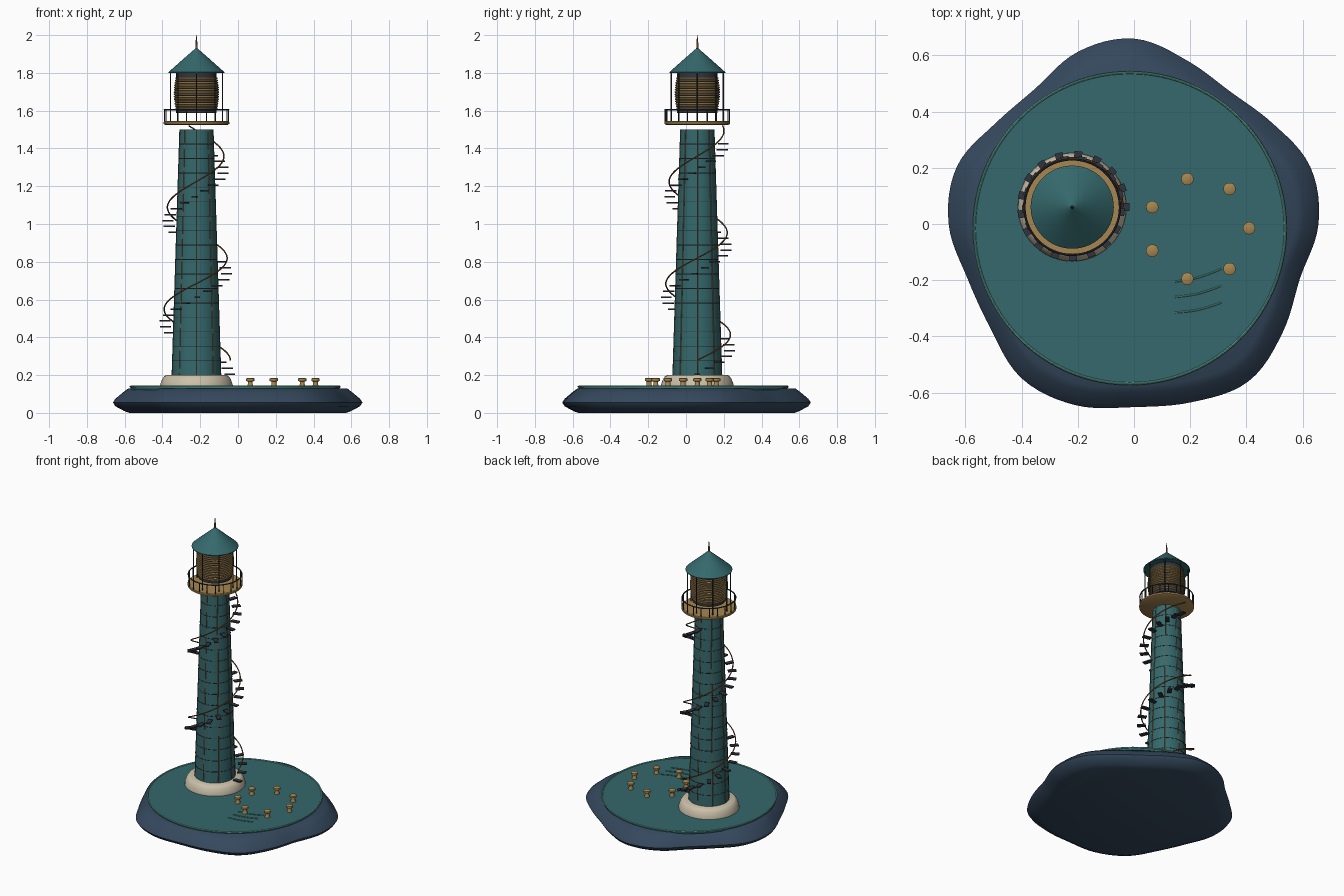
import bpy, bmesh
from math import sin, cos, pi, tau, radians
from mathutils import Vector

if "Cube" in bpy.data.objects:
    bpy.data.objects.remove(bpy.data.objects["Cube"])

TX, TY = -0.22, 0.06          # tower axis


def mat(name, r, g, b):
    m = bpy.data.materials.new(name)
    m.diffuse_color = (r, g, b, 1)
    m.use_nodes = True
    m.node_tree.nodes["Principled BSDF"].inputs["Base Color"].default_value = m.diffuse_color
    return m


NAVY = mat("navy", .035, .065, .11)
TEAL = mat("teal", .035, .14, .15)
MINT = mat("mint", .13, .42, .34)
CREAM = mat("cream", .60, .53, .40)
GOLD = mat("brass", .38, .24, .08)
RUST = mat("rust", .20, .09, .03)
DARK = mat("dark_iron", .03, .035, .045)


def finish(name, bm, material, angle=35):
    bmesh.ops.recalc_face_normals(bm, faces=bm.faces)
    me = bpy.data.meshes.new(name)
    bm.to_mesh(me)
    bm.free()
    me.materials.append(material)
    ob = bpy.data.objects.new(name, me)
    bpy.context.collection.objects.link(ob)
    bpy.ops.object.select_all(action='DESELECT')
    ob.select_set(True)
    bpy.context.view_layer.objects.active = ob
    bpy.ops.object.shade_smooth_by_angle(angle=radians(angle))
    return ob


def skin(bm, rings, closed=False):
    """Bridge equal rings of points; cap the ends or close into a loop."""
    vs = [[bm.verts.new(p) for p in r] for r in rings]
    n = len(vs[0])
    pairs = list(zip(vs, vs[1:])) + ([(vs[-1], vs[0])] if closed else [])
    for a, b in pairs:
        for i in range(n):
            j = (i + 1) % n
            bm.faces.new((a[i], a[j], b[j], b[i]))
    if not closed:
        bm.faces.new(vs[0][::-1])
        bm.faces.new(vs[-1])


def lathe(bm, prof, x, y, n=48):
    skin(bm, [[(x + r * cos(tau * i / n), y + r * sin(tau * i / n), z)
               for i in range(n)] for r, z in prof])


def torus(bm, x, y, z, R, r, n=64, m=8):
    skin(bm, [[(x + (R + r * cos(tau * j / m)) * cos(tau * i / n),
                y + (R + r * cos(tau * j / m)) * sin(tau * i / n),
                z + r * sin(tau * j / m)) for j in range(m)] for i in range(n)], True)


def tube(bm, pts, r, m=6):
    pts = [Vector(p) for p in pts]
    rings = []
    for i, p in enumerate(pts):
        t = (pts[min(i + 1, len(pts) - 1)] - pts[max(i - 1, 0)]).normalized()
        u = t.cross(Vector((0, 0, 1)) if abs(t.z) < .9 else Vector((1, 0, 0))).normalized()
        v = t.cross(u)
        rings.append([p + r * (cos(tau * k / m) * u + sin(tau * k / m) * v) for k in range(m)])
    skin(bm, rings)


def polar(r, a, z):
    return (TX + r * cos(a), TY + r * sin(a), z)


def tower_r(z):
    return .129 + (.088 - .129) * (z - .2) / 1.3


# Island: lobed outline sampled every 18 degrees, smoothly interpolated
RADII = [.657, .66, .61, .583, .612, .66, .645, .597, .61, .663,
         .66, .624, .632, .68, .678, .652, .667, .693, .655, .622]


def island_r(t):
    i = int(t)
    f = t - i
    a, b, c, d = (RADII[(i + k) % 20] for k in (-1, 0, 1, 2))
    return b + .5 * f * (c - a + f * (2*a - 5*b + 4*c - d + f * (3*(b - c) + d - a)))


bm = bmesh.new()
skin(bm, [[(s * island_r(i / 6) * cos(tau * i / 120), s * island_r(i / 6) * sin(tau * i / 120), z)
           for i in range(120)]
          for s, z in ((.87, 0), (.91, .01), (.98, .035), (1, .055), (.98, .075), (.92, .108), (.88, .128))])
finish("island", bm, NAVY, 50)

# Water disc with rim and ripples
bm = bmesh.new()
lathe(bm, [(.552, .122), (.555, .138)], -.015, -.015, 96)
finish("water_disc", bm, TEAL)
bm = bmesh.new()
torus(bm, -.015, -.015, .139, .554, .005, 96)
finish("water_rim", bm, MINT)
bm = bmesh.new()
for y0, y1 in ((-.205, -.16), (-.26, -.22), (-.315, -.28)):
    tube(bm, [(.145 + .165 * t, y0 + (y1 - y0) * t - .008 * sin(pi * t), .14)
              for t in [k / 10 for k in range(11)]], .003)
finish("ripples", bm, MINT)

# Bollards
bm = bmesh.new()
for x, y in ((.065, .06), (.19, .16), (.34, .125), (.41, -.015), (.34, -.16), (.19, -.195), (.065, -.095)):
    lathe(bm, [(.017, .136), (.017, .143), (.013, .15), (.013, .165), (.022, .170),
               (.022, .182), (.012, .186)], x, y, 20)
finish("bollards", bm, GOLD)

# Plinth
bm = bmesh.new()
lathe(bm, [(.193, .136), (.192, .15), (.182, .178), (.17, .195), (.16, .2)], TX, TY, 64)
finish("plinth", bm, CREAM, 50)

# Tower shaft, seams and ribs
bm = bmesh.new()
lathe(bm, [(tower_r(.2), .2), (tower_r(1.5), 1.5)], TX, TY, 48)
finish("tower_shaft", bm, TEAL)
bm = bmesh.new()
for k in range(1, 17):
    z = .2 + 1.3 * k / 17
    torus(bm, TX, TY, z, tower_r(z), .0025, 48, 6)
finish("tower_seams", bm, DARK)
bm = bmesh.new()
for k in range(8):
    a = tau * k / 8
    tube(bm, [polar(tower_r(.2), a, .2), polar(tower_r(1.5), a, 1.5)], .003)
finish("tower_ribs", bm, RUST)

# Spiral stair: treads and handrail, 0.54 rise per turn
bm = bmesh.new()
for k in range(40):
    z = .205 + 1.22 * k / 39
    a = tau * (z + .075 - .28) / .54
    r0, r1, w = tower_r(z) + .02, tower_r(z) + .075, .014
    d, s = Vector((cos(a), sin(a), 0)), Vector((-sin(a), cos(a), 0))
    c = Vector((TX, TY, z))
    skin(bm, [[c + d * r + s * sx * w + Vector((0, 0, h)) for sx, h in
               ((-1, -.004), (1, -.004), (1, .004), (-1, .004))] for r in (r0, r1)])
finish("stair_treads", bm, DARK)
bm = bmesh.new()
tube(bm, [polar(tower_r(z) + .053, tau * (z - .28) / .54, z)
          for z in [.28 + 1.24 * k / 160 for k in range(161)]], .004)
finish("stair_handrail", bm, RUST)

# Gallery deck with railing
bm = bmesh.new()
lathe(bm, [(.165, 1.525), (.174, 1.53), (.174, 1.54), (.17, 1.544)], TX, TY, 64)
finish("gallery_deck", bm, GOLD)
bm = bmesh.new()
torus(bm, TX, TY, 1.605, .170, .004)
for k in range(20):
    a = tau * k / 20
    tube(bm, [polar(.17, a, 1.54), polar(.17, a, 1.605)], .003)
finish("gallery_railing", bm, DARK)

# Lantern: lens core with stacked prism rings, posts
bm = bmesh.new()
lathe(bm, [(.107, 1.588), (.107, 1.612), (.112, 1.64), (.115, 1.69), (.112, 1.745),
           (.107, 1.765), (.107, 1.805)], TX, TY)
finish("lens_core", bm, DARK)
bm = bmesh.new()
for k in range(14):
    t = k / 13
    torus(bm, TX, TY, 1.612 + .16 * t, .107 + .009 * sin(pi * t), .0048)
finish("lens_rings", bm, GOLD)
bm = bmesh.new()
for k in range(8):
    a = tau * k / 8
    tube(bm, [polar(.138, a, 1.54), polar(.138, a, 1.805)], .0035)
finish("lantern_posts", bm, DARK)

# Roof and spire
bm = bmesh.new()
lathe(bm, [(.148, 1.8), (.148, 1.804), (.076, 1.868), (.003, 1.932)], TX, TY, 64)
finish("roof", bm, TEAL)
bm = bmesh.new()
lathe(bm, [(.006, 1.92), (.005, 1.96), (.001, 2.0)], TX, TY, 12)
finish("spire", bm, RUST)
